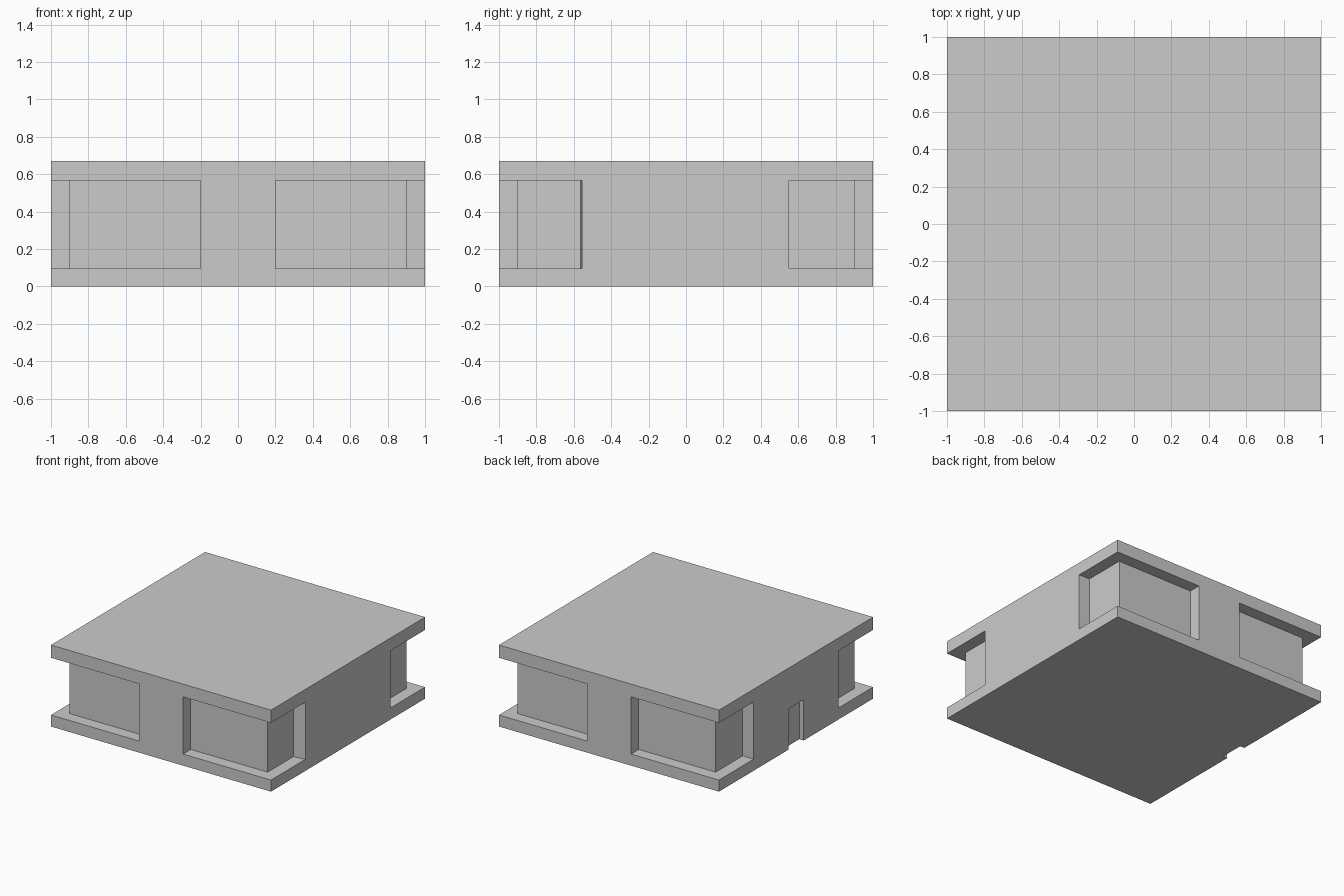
import bpy, bmesh

if "Cube" in bpy.data.objects:
    bpy.data.objects.remove(bpy.data.objects["Cube"])

H = 0.67                   # total height
Z0, Z1 = 0.095, 0.565      # recess bottom and top


def prism(name, outline, z0, z1):
    """Extrude an xy outline between two heights."""
    bm = bmesh.new()
    face = bm.faces.new([bm.verts.new((x, y, z0)) for x, y in outline])
    ext = bmesh.ops.extrude_face_region(bm, geom=[face])
    for v in ext["geom"]:
        if isinstance(v, bmesh.types.BMVert):
            v.co.z = z1
    bmesh.ops.recalc_face_normals(bm, faces=bm.faces)
    mesh = bpy.data.meshes.new(name)
    bm.to_mesh(mesh)
    bm.free()
    ob = bpy.data.objects.new(name, mesh)
    bpy.context.collection.objects.link(ob)
    return ob


def cut(target, cutter):
    """Subtract the cutter, then discard it."""
    cutter.hide_render = True
    mod = target.modifiers.new("cut", "BOOLEAN")
    mod.operation = "DIFFERENCE"
    mod.solver = "EXACT"
    mod.object = cutter
    bpy.context.view_layer.objects.active = target
    bpy.ops.object.modifier_apply(modifier=mod.name)
    bpy.data.objects.remove(cutter)


# Main block with floor slab and flat roof
building = prism("building", [(-1, -1), (1, -1), (1, 1), (-1, 1)], 0, H)

# L-shaped recess wrapping round each corner
for sx in (-1, 1):
    for sy in (-1, 1):
        # the front right side jamb is very slightly splayed
        inner, outer = (0.565, 0.555) if (sx, sy) == (1, -1) else (0.55, 0.55)
        outline = [(0.2, 0.9), (0.9, 0.9), (0.9, inner), (1.0, outer),
                   (1.1, outer), (1.1, 1.1), (0.2, 1.1)]
        cut(building, prism("corner_recess",
                            [(sx * x, sy * y) for x, y in outline], Z0, Z1))

# Shallow doorway in the left wall
cut(building, prism("doorway", [(-1.1, -0.1), (-0.96, -0.1),
                                (-0.96, 0.1), (-1.1, 0.1)], -0.1, 0.335))
